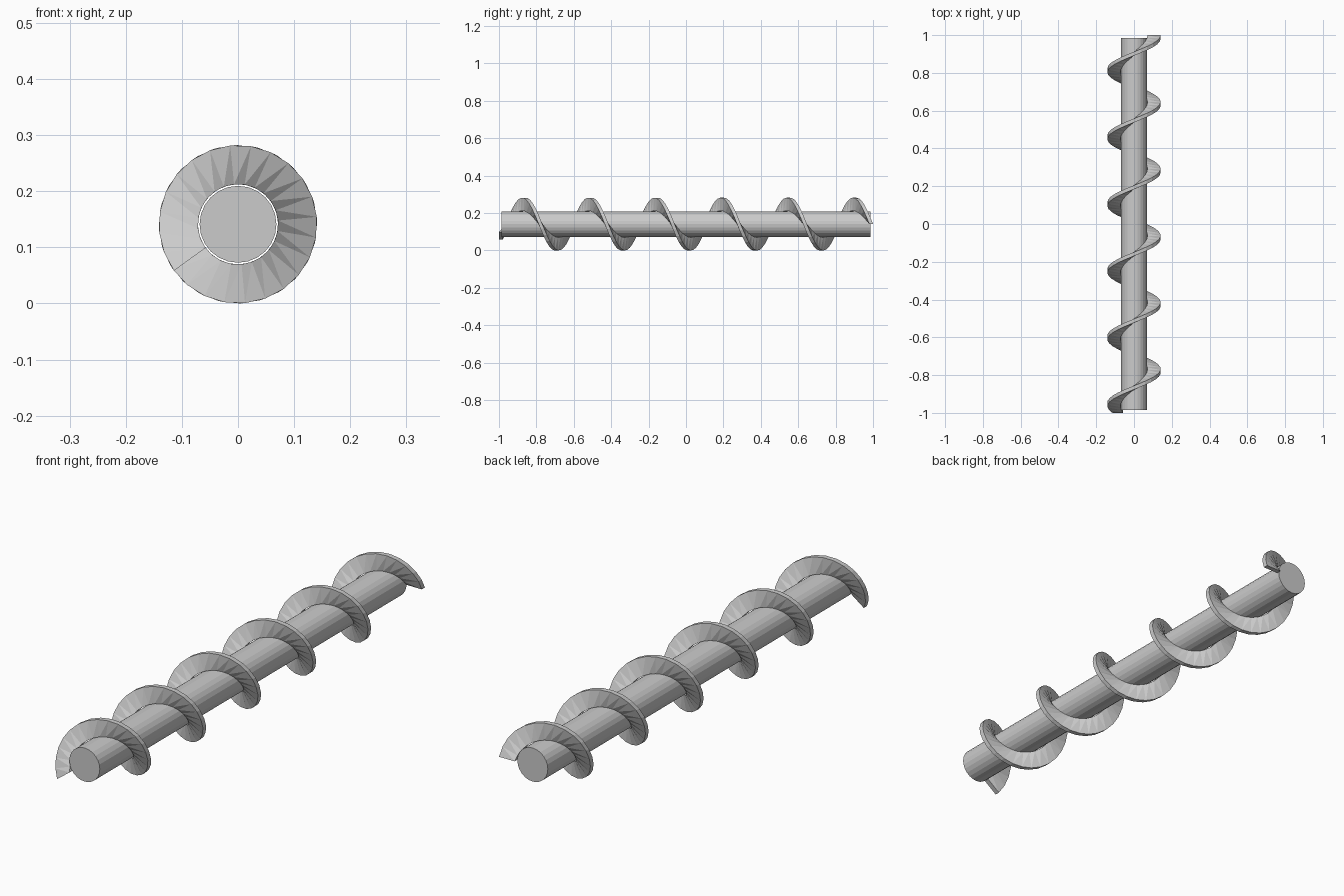
import bpy, bmesh
from math import cos, sin, radians, pi

if "Cube" in bpy.data.objects:
    bpy.data.objects.remove(bpy.data.objects["Cube"])

AXIS_Z = 0.141
R_IN, R_OUT = 0.0715, 0.141
THICK = 0.02
STEPS = 134
START, SWEEP = radians(216), radians(-2016)   # 5.6 turns
Y0, Y1 = -0.99, 0.99

# Central shaft
bpy.ops.mesh.primitive_cylinder_add(vertices=24, radius=0.0685, depth=1.972,
                                    location=(0, 0, AXIS_Z), rotation=(pi / 2, 0, 0))
bpy.context.object.name = "shaft"

# Helical flight: a rectangular section swept along the shaft
bm = bmesh.new()
rings = []
for i in range(STEPS + 1):
    t = i / STEPS
    a, y = START + SWEEP * t, Y0 + (Y1 - Y0) * t
    section = [(R_IN, -1), (R_OUT, -1), (R_OUT, 1), (R_IN, 1)]
    rings.append([bm.verts.new((r * cos(a), y + s * THICK / 2, r * sin(a)))
                  for r, s in section])
for p, q in zip(rings, rings[1:]):
    for k in range(4):
        n = (k + 1) % 4
        bm.faces.new((p[k], p[n], q[n]))
        bm.faces.new((p[k], q[n], q[k]))
bm.faces.new(rings[0])
bm.faces.new(rings[-1][::-1])
bmesh.ops.recalc_face_normals(bm, faces=bm.faces)
mesh = bpy.data.meshes.new("screw_flight")
bm.to_mesh(mesh)
bm.free()
flight = bpy.data.objects.new("screw_flight", mesh)
flight.location.z = AXIS_Z
bpy.context.collection.objects.link(flight)
